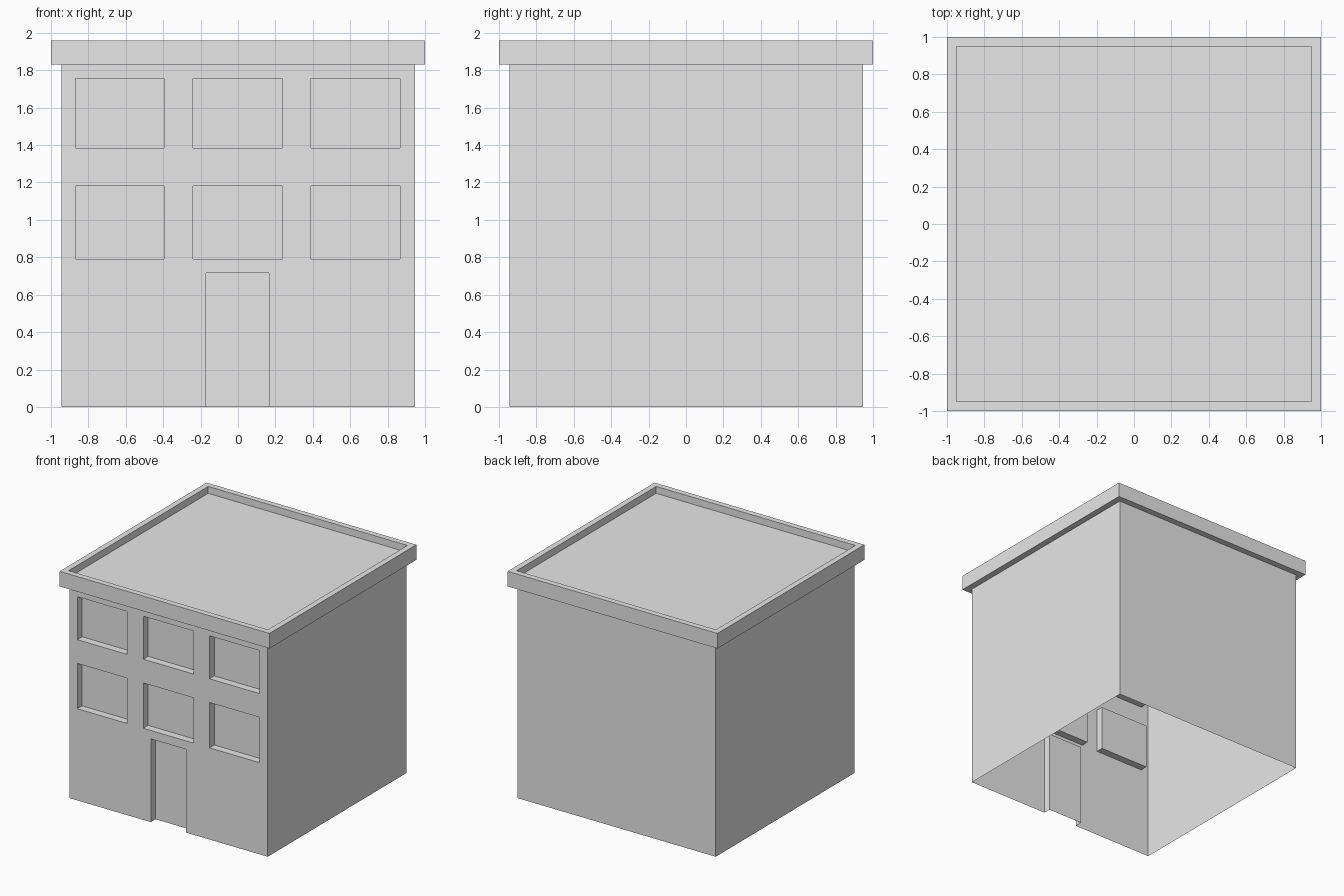
import bpy, bmesh
from mathutils import Vector

cube = bpy.data.objects.get("Cube")
if cube:
    bpy.data.objects.remove(cube, do_unlink=True)

HALF, EAVE, RECESS = 0.945, 1.83, 0.065

# One plain grey for the whole building
grey = bpy.data.materials.new("plain grey")
grey.use_nodes = True
colour = (0.8, 0.8, 0.8, 1)
grey.diffuse_color = colour
grey.node_tree.nodes["Principled BSDF"].inputs["Base Color"].default_value = colour


def finish(name, bm):
    mesh = bpy.data.meshes.new(name)
    bm.to_mesh(mesh)
    bm.free()
    mesh.materials.append(grey)
    obj = bpy.data.objects.new(name, mesh)
    bpy.context.collection.objects.link(obj)


def square(bm, half, z):
    corners = ((-1, -1), (1, -1), (1, 1), (-1, 1))
    return [bm.verts.new((half * x, half * y, z)) for x, y in corners]


def loft(bm, profile):
    """Join square loops of (half width, height) into a band; return the last loop."""
    loops = [square(bm, h, z) for h, z in profile]
    for a, b in zip(loops, loops[1:]):
        for i in range(4):
            j = (i + 1) % 4
            bm.faces.new((a[i], a[j], b[j], b[i]))
    return loops[-1]


# Window and door openings: x min, x max, z min, z max
columns = [(-0.87, -0.395), (-0.24, 0.237), (0.39, 0.867)]
rows = [(0.79, 1.18), (1.385, 1.755)]
openings = [(*c, *r) for c in columns for r in rows]
openings.append((-0.17, 0.167, 0, 0.717))

# Walls: thin shell open below, with the front cut along every opening edge
bm = bmesh.new()
loft(bm, [(HALF, 0), (HALF, EAVE)])
bm.normal_update()


def front_faces():
    return [f for f in bm.faces if f.normal.y < -0.9]


def cut(axis, value):
    faces = front_faces()
    geom = faces + list({e for f in faces for e in f.edges})
    geom += list({v for f in faces for v in f.verts})
    bmesh.ops.bisect_plane(bm, geom=geom, plane_co=axis * value, plane_no=axis)
    bm.normal_update()


for x in sorted({v for o in openings for v in o[:2]}):
    cut(Vector((1, 0, 0)), x)
for z in sorted({v for o in openings for v in o[2:] if v > 0}):
    cut(Vector((0, 0, 1)), z)


def inside(face, o):
    c = face.calc_center_median()
    return o[0] < c.x < o[1] and o[2] < c.z < o[3]


# Push each opening back into the wall
for o in openings:
    region = [f for f in front_faces() if inside(f, o)]
    new = bmesh.ops.extrude_face_region(bm, geom=region)["geom"]
    moved = [g for g in new if isinstance(g, bmesh.types.BMVert)]
    bmesh.ops.translate(bm, verts=moved, vec=(0, RECESS, 0))
    old = [f for f in region if f.is_valid]
    bmesh.ops.delete(bm, geom=old, context="FACES")
    bm.normal_update()

# Leave the doorway open at the ground
ground = [f for f in bm.faces if all(v.co.z < 0.001 for v in f.verts)]
bmesh.ops.delete(bm, geom=ground, context="FACES_ONLY")
bmesh.ops.recalc_face_normals(bm, faces=bm.faces[:])
finish("walls", bm)

# Flat roof with overhanging parapet
bm = bmesh.new()
last = loft(bm, [(HALF, EAVE), (1, EAVE), (1, 1.96), (0.95, 1.96), (0.95, 1.9)])
bm.faces.new(last)
finish("roof_parapet", bm)
